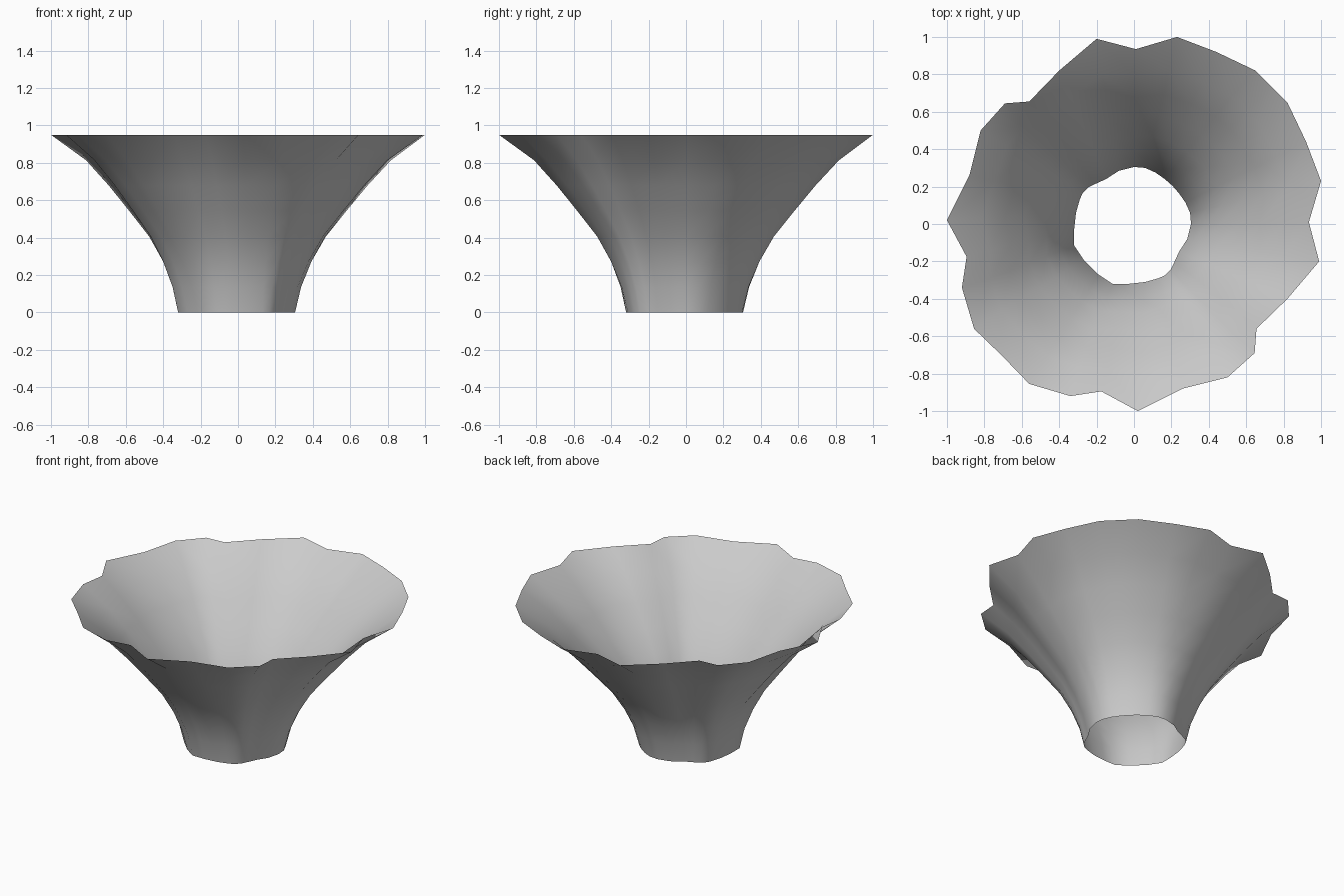
import bpy, bmesh
from mathutils import Vector

if "Cube" in bpy.data.objects:
    bpy.data.objects.remove(bpy.data.objects["Cube"])

HEIGHT = 0.95
# Half outlines; the other half is mirrored across the x = y diagonal
RIM = [(.735, .735), (.65, .82), (.44, .92), (.23, 1.0), (.01, .935), (-.20, .99),
       (-.40, .82), (-.56, .655), (-.69, .645), (-.82, .50), (-.88, .26), (-1.0, .02),
       (-.895, -.175), (-.92, -.34), (-.855, -.56), (-.705, -.705)]
BASE = [(.205, .205), (.165, .24), (.115, .275), (.06, .30), (0, .305), (-.08, .285),
        (-.15, .24), (-.205, .215), (-.245, .195), (-.275, .165), (-.29, .13), (-.31, .06),
        (-.32, -.03), (-.32, -.115), (-.27, -.19), (-.23, -.23)]
# How far each ring has flared from base to rim, at even heights
FLARE = [0, .05, .135, .25, .41, .575, .76, 1]


def full_loop(half):
    pts = half + [(y, x) for x, y in reversed(half[1:-1])]
    return [Vector(p) for p in pts]


def softened(loop):
    n = len(loop)
    return [loop[i] * .75 + (loop[i - 1] + loop[(i + 1) % n]) * .125 for i in range(n)]


# Flared open bowl: rings blended between base and rim, rim ripple softened lower down
rim, base = full_loop(RIM), full_loop(BASE)
soft = softened(rim)
n = len(rim)
bm = bmesh.new()
rings = []
for k, t in enumerate(FLARE):
    outer = rim if t == 1 else soft
    z = HEIGHT * k / (len(FLARE) - 1)
    rings.append([bm.verts.new((*b.lerp(o, t), z)) for b, o in zip(base, outer)])
for low, high in zip(rings, rings[1:]):
    for i in range(n):
        j = (i + 1) % n
        bm.faces.new((low[i], low[j], high[j], high[i]))
for f in bm.faces:
    f.smooth = True

mesh = bpy.data.meshes.new("flared_bowl")
bm.to_mesh(mesh)
bm.free()
bpy.context.collection.objects.link(bpy.data.objects.new("flared_bowl", mesh))
